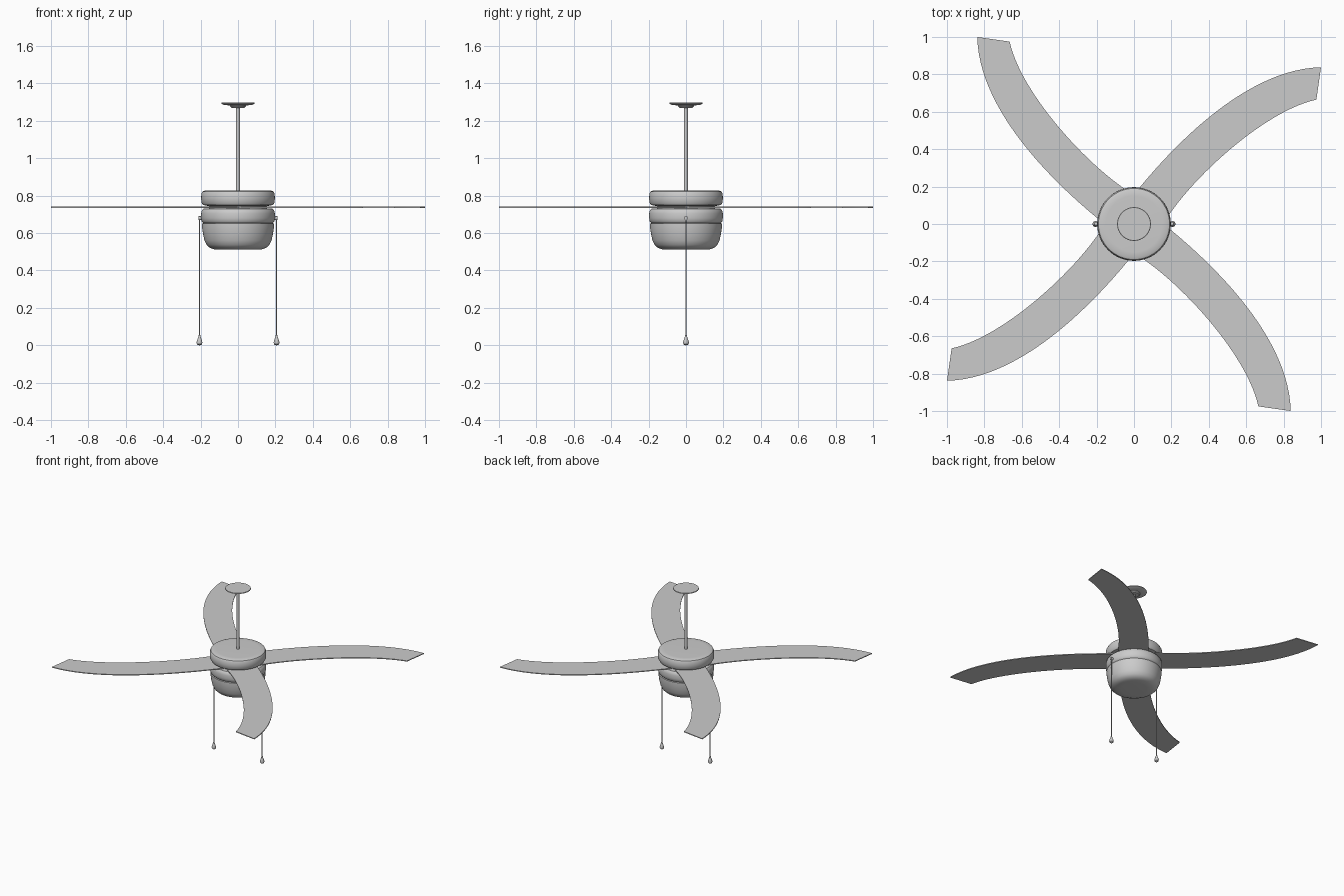
import bpy, bmesh, math
from mathutils import Vector, Matrix
from mathutils.geometry import interpolate_bezier

if "Cube" in bpy.data.objects:
    bpy.data.objects.remove(bpy.data.objects["Cube"])


def finish(name, bm, angle=35):
    bmesh.ops.recalc_face_normals(bm, faces=bm.faces)
    mesh = bpy.data.meshes.new(name)
    bm.to_mesh(mesh)
    bm.free()
    ob = bpy.data.objects.new(name, mesh)
    bpy.context.collection.objects.link(ob)
    bpy.ops.object.select_all(action='DESELECT')
    ob.select_set(True)
    bpy.context.view_layer.objects.active = ob
    bpy.ops.object.shade_smooth_by_angle(angle=math.radians(angle))
    return ob


def lathe(name, profile, x=0.0, sides=64):
    """Spin an (r, z) profile round a vertical axis; caps close open ends."""
    bm = bmesh.new()
    rings = []
    for r, z in profile:
        rings.append([bm.verts.new((x + r * math.cos(2 * math.pi * i / sides),
                                    r * math.sin(2 * math.pi * i / sides), z))
                      for i in range(sides)])
    for a, b in zip(rings, rings[1:]):
        for i in range(sides):
            j = (i + 1) % sides
            bm.faces.new((a[i], a[j], b[j], b[i]))
    bm.faces.new(rings[0])
    bm.faces.new(rings[-1])
    return finish(name, bm)


# Ceiling canopy and down rod
lathe("ceiling_canopy", [(0.088, 1.297), (0.09, 1.292), (0.075, 1.285), (0.042, 1.282),
                         (0.042, 1.276), (0.036, 1.270)])
lathe("down_rod", [(0.01, 1.28), (0.01, 0.81)], sides=24)

# Motor housing: two rounded drums with a narrow hub between them
lathe("upper_housing", [(0.15, 0.828), (0.178, 0.827), (0.190, 0.822), (0.196, 0.810),
                        (0.197, 0.785), (0.195, 0.763), (0.187, 0.750), (0.165, 0.746)])
lathe("blade_hub", [(0.155, 0.750), (0.155, 0.728)])
lathe("lower_housing", [(0.165, 0.732), (0.185, 0.730), (0.193, 0.722), (0.197, 0.705),
                        (0.197, 0.680), (0.194, 0.663), (0.185, 0.652), (0.175, 0.648)])

# Light bowl under the motor
lathe("light_bowl", [(0.180, 0.655), (0.192, 0.650), (0.192, 0.630), (0.187, 0.595),
                     (0.179, 0.560), (0.168, 0.537), (0.152, 0.522), (0.128, 0.513),
                     (0.09, 0.511)])


# Curved blades
def blade_edge(root, pts):
    a, b, c, d = (Vector((x, y, 0)) for x, y in pts)
    return [Vector((*root, 0))] + list(interpolate_bezier(a, b, c, d, 25))


outer = blade_edge((-0.03, 0.12), [(0.03, 0.195), (0.24, 0.45), (0.617, 0.83), (1.0, 0.838)])
inner = blade_edge((0.14, -0.015), [(0.195, 0.06), (0.36, 0.295), (0.72, 0.61), (0.975, 0.665)])
for n in range(4):
    bm = bmesh.new()
    rot = Matrix.Rotation(n * math.pi / 2, 3, 'Z')
    levels = []
    for z in (0.735, 0.741):
        up = Vector((0, 0, z))
        o = [bm.verts.new(rot @ p + up) for p in outer]
        i = [bm.verts.new(rot @ p + up) for p in inner]
        for k in range(len(o) - 1):
            bm.faces.new((o[k], o[k + 1], i[k + 1], i[k]))
        levels.append(o + i[::-1])
    lo, hi = levels
    for k in range(len(lo)):
        j = (k + 1) % len(lo)
        bm.faces.new((lo[k], lo[j], hi[j], hi[k]))
    finish(f"blade_{n + 1}", bm)

# Pull chains with a switch knob and a teardrop weight
for side, s in (("left", -1), ("right", 1)):
    x = s * 0.206
    lathe(f"{side}_pull_chain", [(0.003, 0.68), (0.003, 0.05)], x, 12)
    lathe(f"{side}_pull_weight", [(0.003, 0.06), (0.006, 0.047), (0.012, 0.029), (0.0155, 0.016),
                                  (0.014, 0.006), (0.008, 0.001), (0.002, 0.0)], x, 24)
    bm = bmesh.new()
    bmesh.ops.create_cone(bm, cap_ends=True, segments=20, radius1=0.010, radius2=0.010, depth=0.03,
                          matrix=Matrix.Translation((s * 0.197, 0, 0.68))
                          @ Matrix.Rotation(math.pi / 2, 4, 'Y'))
    finish(f"{side}_chain_switch", bm)
